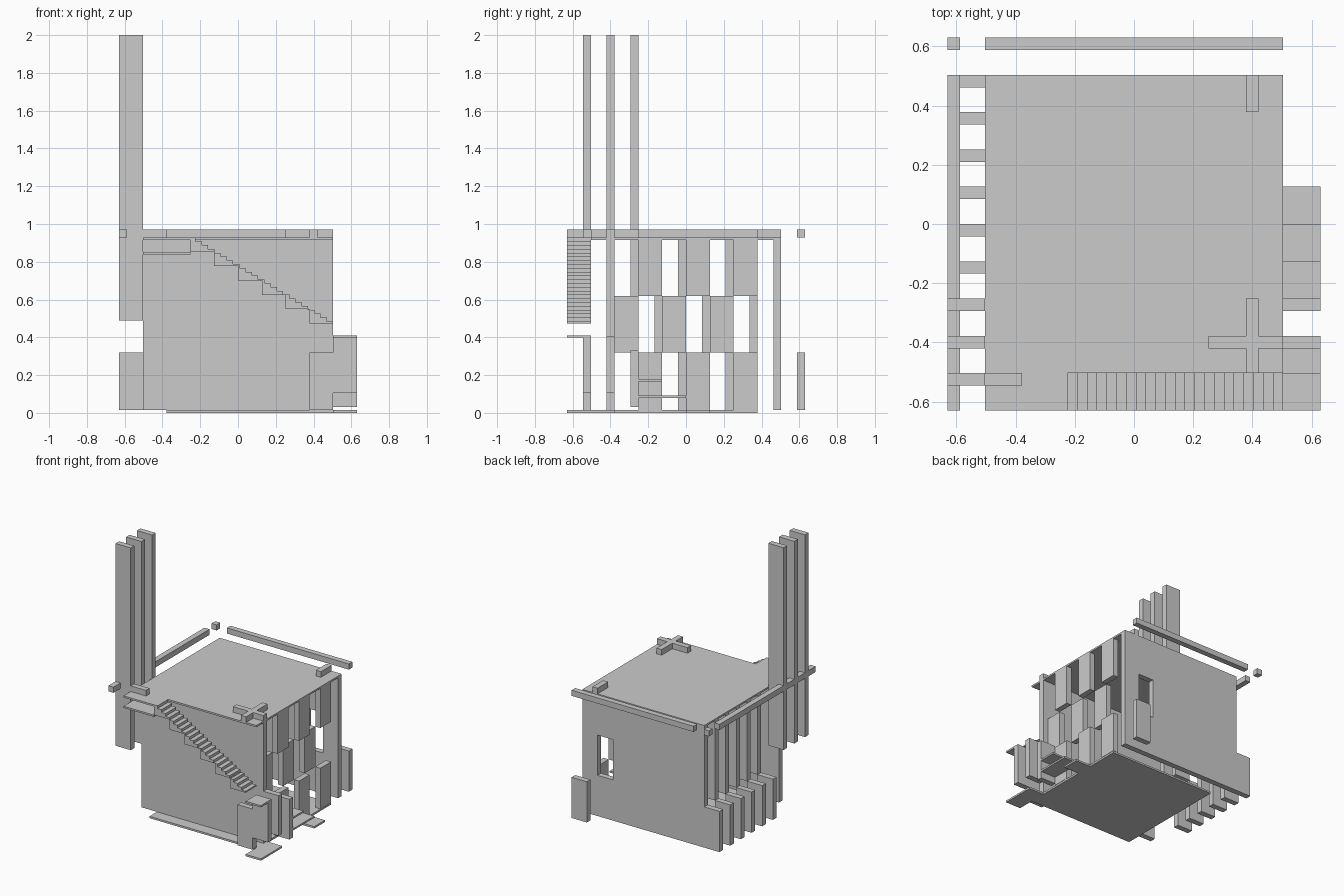
import bpy, bmesh

if "Cube" in bpy.data.objects:
    bpy.data.objects.remove(bpy.data.objects["Cube"])

U = 0.042  # building module: every plank is 1 x 3 modules


def mesh_object(name, bm):
    bmesh.ops.recalc_face_normals(bm, faces=bm.faces)
    me = bpy.data.meshes.new(name)
    bm.to_mesh(me)
    bm.free()
    ob = bpy.data.objects.new(name, me)
    bpy.context.collection.objects.link(ob)
    return ob


def box(name, x, y, z):
    """Box from x and y ranges in modules and a z range in units."""
    bm = bmesh.new()
    bmesh.ops.create_cube(bm, size=1)
    for v in bm.verts:
        v.co = [r[0] if c < 0 else r[1] for c, r in
                zip(v.co, ([a * U for a in x], [a * U for a in y], z))]
    return mesh_object(name, bm)


def prism(name, profile, y0, y1):
    """Extrude an x/z profile along y."""
    bm = bmesh.new()
    face = bm.faces.new([bm.verts.new((x, y0, z)) for x, z in profile])
    new = bmesh.ops.extrude_face_region(bm, geom=[face])["geom"]
    for v in new:
        if isinstance(v, bmesh.types.BMVert):
            v.co.y = y1
    return mesh_object(name, bm)


LOW, MID, TOP = (0.016, 0.32), (0.32, 0.62), (0.62, 0.917)
BEAM = (0.928, 0.97)

# Ground plates and roof slab
box("ground_slab", (-9, 12), (-12, 9), (0, 0.014))
box("ground_plate_front", (12, 15), (-15, -9), (0, 0.014))
box("ground_plate_side", (12, 15), (0, 3), (0, 0.014))
box("roof_slab", (-12, 12), (-12, 12), (0.915, 0.928))

# Front wall
box("front_wall", (-12, 12), (-10, -9), (0.016, 0.915))

# Back wall around its window
box("back_wall_left", (-12, 6), (11, 12), (0.016, 0.915))
box("back_wall_right", (9, 12), (11, 12), (0.016, 0.915))
box("back_wall_sill", (6, 9), (11, 12), LOW)
box("back_wall_lintel", (6, 9), (11, 12), (0.62, 0.915))
box("back_plank", (9, 12), (14, 15), LOW)

# Left side fins, stepped out at the bottom
for i in range(6):
    y = (11 - 3 * i, 12 - 3 * i)
    box("left_fin_low", (-15, -12), y, LOW)
    box("left_fin_high", (-12, -9), y, (0.32, 0.915))

# Three tall tower fins
for y in (-13, -10, -7):
    box("tower_fin", (-15, -12), (y, y + 1), (0.49, 2.0))

# Right side staggered planks
for y in (-6, 0, 6):
    box("right_plank_low", (11, 12), (y, y + 3), LOW)
    box("right_plank_top", (11, 12), (y, y + 3), TOP)
    box("right_plank_mid", (10, 11), (y - 3, y), MID)

# Roof beams
box("back_beam", (-12, 12), (14, 15), BEAM)
box("corner_block", (-15, -14), (14, 15), BEAM)
box("left_beam", (-15, -14), (-15, 12), BEAM)
box("front_left_beam", (-12, -9), (-13, -12), BEAM)
box("cross_beam_x", (6, 12), (-10, -9), BEAM)
box("cross_beam_y", (9, 10), (-12, -6), BEAM)
box("back_right_beam", (9, 10), (9, 12), BEAM)

# Main stair: fine steps on top, coarse steps underneath
N, X0, X1, Z0, Z1 = 22, -0.224, 0.504, 0.928, 0.485
dx, dz = (X1 - X0) / N, (Z0 - Z1) / N
profile = [(-6 * U, Z0), (X0, Z0)]
for i in range(N):
    z = Z0 - (i + 1) * dz
    profile += [(X0 + i * dx, z), (X0 + (i + 1) * dx, z)]
for i in range(6):
    z = 0.474 + 0.0757 * i
    profile += [((12 - 3 * i) * U, z), ((9 - 3 * i) * U, z)]
prism("main_stair", profile, -15 * U, -12 * U)

# Upper stair landing: two thin plates
box("upper_landing", (-12, -6), (-15, -12), (0.915, 0.928))
box("under_landing", (-12, -6), (-15, -12), (0.838, 0.851))

# Lower landing and the planks that carry it
box("lower_landing", (12, 15), (-15, -12), (0.398, 0.411))
box("entrance_plank_low", (9, 12), (-13, -12), LOW)
box("entrance_plank_front", (12, 15), (-13, -12), (0.105, 0.398))
box("entrance_plank_rear", (12, 15), (-10, -9), (0.105, 0.405))
box("entrance_fin", (12, 15), (-7, -6), (0.03, 0.33))

# Entrance steps on the right side
box("entrance_step_high", (12, 15), (-6, -3), (0.167, 0.18))
box("entrance_step_low", (12, 15), (-6, 0), (0.08, 0.093))
